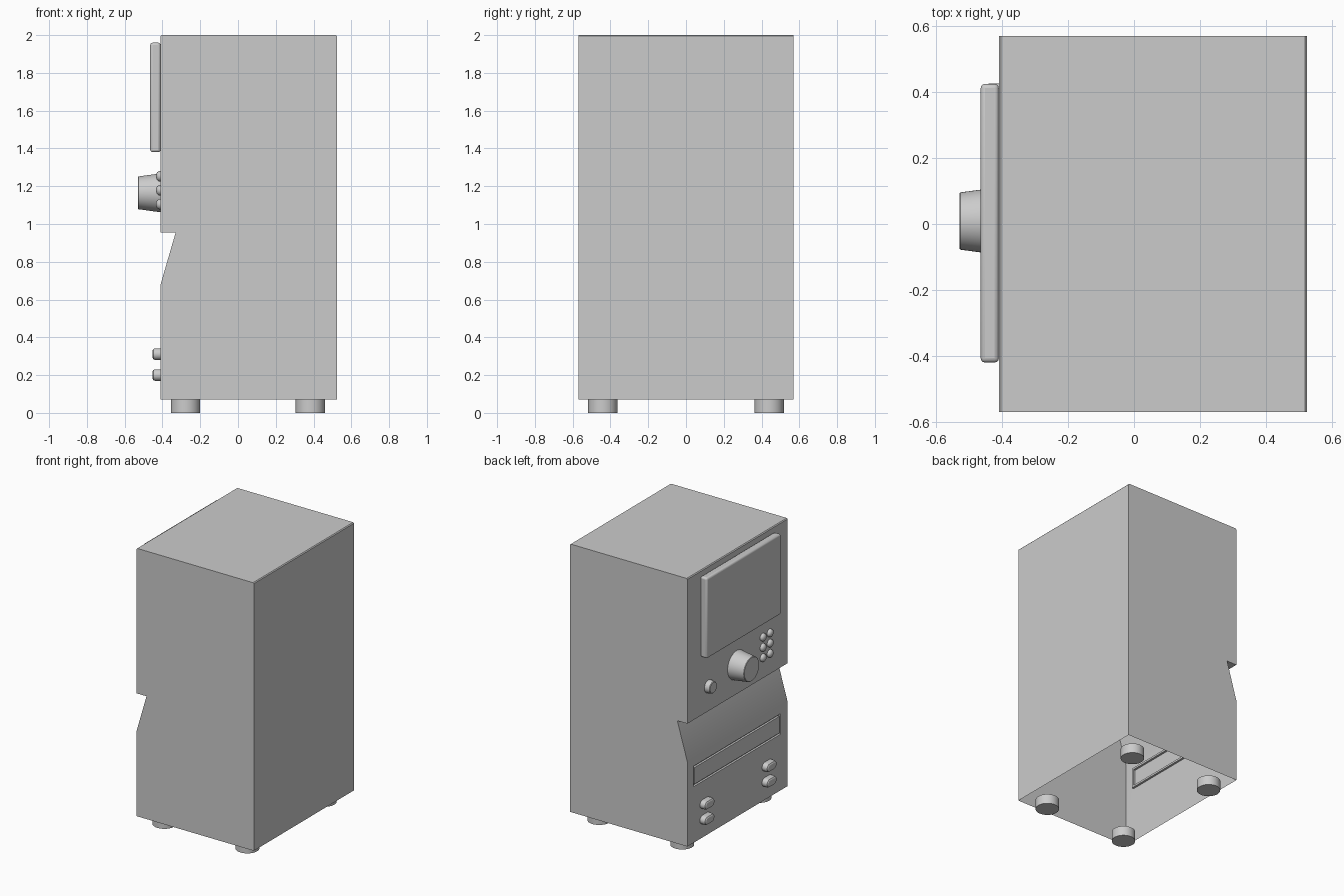
import bpy, bmesh, math

if "Cube" in bpy.data.objects:
    bpy.data.objects.remove(bpy.data.objects["Cube"])

FRONT = -0.41      # x of the control panel
HALF = 0.57        # half the cabinet depth along y


def finish(bm, name, angle=30):
    bmesh.ops.remove_doubles(bm, verts=bm.verts, dist=1e-5)
    bmesh.ops.recalc_face_normals(bm, faces=bm.faces)
    mesh = bpy.data.meshes.new(name)
    bm.to_mesh(mesh)
    bm.free()
    ob = bpy.data.objects.new(name, mesh)
    bpy.context.collection.objects.link(ob)
    bpy.context.view_layer.objects.active = ob
    ob.select_set(True)
    bpy.ops.object.shade_smooth_by_angle(angle=math.radians(angle))
    ob.select_set(False)
    return ob


def bridge(bm, loops, cap_start=False):
    """Skin a list of equal-length point loops and close the last one."""
    rings = [[bm.verts.new(p) for p in loop] for loop in loops]
    for a, b in zip(rings, rings[1:]):
        for i in range(len(a)):
            j = (i + 1) % len(a)
            bm.faces.new((a[i], a[j], b[j], b[i]))
    bm.faces.new(rings[-1])
    if cap_start:
        bm.faces.new(rings[0])


def stud(name, y, z, profile, stretch=0.0, n=32):
    """Round or capsule-shaped control; profile is (height off panel, radius)."""
    bm = bmesh.new()
    angles = [2 * math.pi * (i + 0.5) / n for i in range(n)]
    bridge(bm, [[(FRONT - h,
                  y + r * math.cos(a) + math.copysign(stretch, math.cos(a)),
                  z + r * math.sin(a)) for a in angles] for h, r in profile])
    return finish(bm, name)


# Cabinet: side profile swept across y, open underneath
profile = [(FRONT, 0.07), (FRONT, 0.68), (-0.33, 0.955), (FRONT, 0.955),
           (FRONT, 1.994), (FRONT + 0.006, 2.0), (0.519, 2.0), (0.525, 1.994),
           (0.525, 0.07)]
bm = bmesh.new()
left = [bm.verts.new((x, -HALF, z)) for x, z in profile]
right = [bm.verts.new((x, HALF, z)) for x, z in profile]
bm.faces.new(left)
bm.faces.new(right)
for i in range(1, len(profile) - 1):
    bm.faces.new((left[i], left[i + 1], right[i + 1], right[i]))


# Lower front panel with the disc tray outlined by a groove
def rect(x, y0, y1, z0, z1):
    return [(x, y0, z0), (x, y1, z0), (x, y1, z1), (x, y0, z1)]


slot, tray = (-0.492, 0.50, 0.474, 0.622), (-0.478, 0.486, 0.488, 0.608)
bridge(bm, [rect(FRONT, -HALF, HALF, 0.07, 0.68), rect(FRONT, *slot),
            rect(FRONT + 0.015, *slot), rect(FRONT + 0.015, *tray),
            rect(FRONT, *tray)])
finish(bm, "cabinet")

# Display: slab with rounded outer edges
bm = bmesh.new()
bridge(bm, [rect(FRONT, -0.42, 0.425, 1.38, 1.96),
            rect(-0.465, -0.42, 0.425, 1.38, 1.96)], cap_start=True)
display = finish(bm, "display")
bev = display.modifiers.new("rounded_edges", "BEVEL")
bev.width, bev.segments = 0.013, 3

# Volume knob and small knob
stud("volume_knob", 0.009, 1.165,
     [(0, 0.103), (0.117, 0.087), (0.12, 0.084)], n=48)
stud("small_knob", 0.33, 1.134, [(0, 0.046), (0.036, 0.042), (0.04, 0.038)])

# Domed keypad buttons
for col, y in enumerate((-0.285, -0.365)):
    for row, z in enumerate((1.253, 1.179, 1.105)):
        stud(f"keypad_button_{row}_{col}", y, z,
             [(0, 0.028), (0.010, 0.027), (0.017, 0.022),
              (0.022, 0.014), (0.024, 0.005)], n=24)

# Capsule buttons under the tray
for side, y in (("left", 0.37), ("right", -0.337)):
    for level, z in (("upper", 0.311), ("lower", 0.2)):
        stud(f"{side}_{level}_button", y, z,
             [(0, 0.031), (0.028, 0.031), (0.038, 0.027), (0.043, 0.019)],
             stretch=0.026)

# Feet
for x in (-0.278, 0.383):
    for y in (-0.44, 0.44):
        bpy.ops.mesh.primitive_cylinder_add(vertices=32, radius=0.078,
                                            depth=0.07, location=(x, y, 0.035))
        bpy.context.object.name = "foot"
        bpy.ops.object.shade_smooth_by_angle(angle=math.radians(30))
